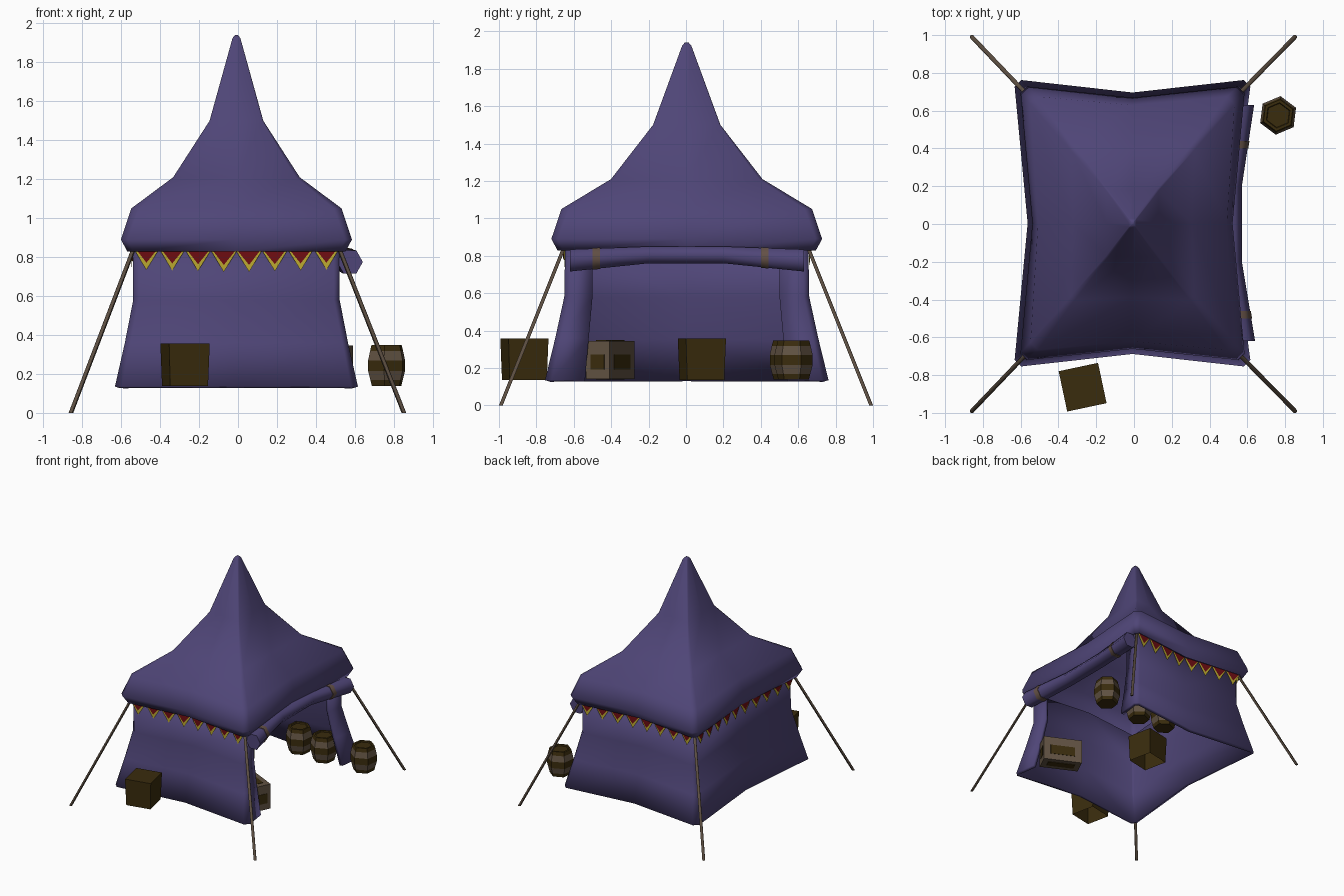
import bpy, bmesh, math
from mathutils import Vector, Matrix

if "Cube" in bpy.data.objects:
    bpy.data.objects.remove(bpy.data.objects["Cube"])

CX = -0.008  # tent axis
CY = 0.004


def mat(name, r, g, b):
    m = bpy.data.materials.new(name)
    m.diffuse_color = (r, g, b, 1)
    m.use_nodes = True
    m.node_tree.nodes["Principled BSDF"].inputs["Base Color"].default_value = m.diffuse_color
    return m


CLOTH = mat("purple_cloth", .078, .06, .185)
DARK = mat("dark_brown_wood", .042, .025, .004)
LIGHT = mat("light_brown_wood", .12, .085, .055)
POLE = mat("pole_wood", .105, .075, .052)
RED = mat("red_trim", .16, .004, .006)
YELLOW = mat("yellow_trim", .5, .4, .03)
STRAP = mat("strap_leather", .125, .08, .06)


def make(name, verts, faces, mats, idx=None, smooth=None):
    me = bpy.data.meshes.new(name)
    me.from_pydata([tuple(v) for v in verts], [], faces)
    for m in mats:
        me.materials.append(m)
    if idx:
        for p, i in zip(me.polygons, idx):
            p.material_index = i
    ob = bpy.data.objects.new(name, me)
    bpy.context.collection.objects.link(ob)
    if smooth:
        bpy.ops.object.select_all(action='DESELECT')
        ob.select_set(True)
        bpy.context.view_layer.objects.active = ob
        bpy.ops.object.shade_smooth_by_angle(angle=math.radians(smooth))
    return ob


def loft(rings, closed=True, caps=(False, False)):
    """Join equal rings of points with quads; optional end caps."""
    n = len(rings[0])
    verts = [v for r in rings for v in r]
    faces = []
    for k in range(len(rings) - 1):
        for i in range(n if closed else n - 1):
            j = (i + 1) % n
            faces.append((k*n + i, k*n + j, (k+1)*n + j, (k+1)*n + i))
    if caps[0]:
        faces.append(tuple(reversed(range(n))))
    if caps[1]:
        faces.append(tuple(range((len(rings)-1)*n, len(rings)*n)))
    return verts, faces


def outline(z, x, y, mx, my, c):
    """Rectangle with cut corners and sides pulled in at the middle."""
    pts = [(x, y-c), (x-c, y), (0, my), (c-x, y), (-x, y-c), (-mx, 0),
           (-x, c-y), (c-x, -y), (0, -my), (x-c, -y), (x, c-y), (mx, 0)]
    return [Vector((px + CX, py + CY, z)) for px, py in pts]


# Roof canopy with rolled eave
roof = [outline(*r) for r in (
    (.845, .53, .655, .48, .60, .03),
    (.828, .56, .69, .50, .63, .03),
    (.89, .593, .724, .53, .665, .035),
    (1.05, .54, .67, .50, .625, .04),
    (1.21, .325, .405, .315, .393, .02),
    (1.50, .138, .18, .137, .178, .008),
    (1.925, .02, .024, .02, .024, .003),
    (1.94, .008, .01, .008, .01, .001))]
v, f = loft(roof, caps=(False, True))
make("roof", v, f, [CLOTH], smooth=80)

# Cloth walls, open on the right side
rings = []
for z, x, y, mx, my, c, o in ((.135, .624, .758, .555, .692, .035, .54),
                              (.36, .573, .703, .515, .645, .03, .52),
                              (.58, .53, .655, .48, .60, .03, .50),
                              (.85, .53, .65, .48, .60, .03, .50)):
    r = outline(z, x, y, mx, my, c)[:-1]
    e = x - .025 + CX
    rings.append([Vector((e, o, z))] + r + [Vector((e, -o, z))])
v, f = loft(rings, closed=False)
walls = make("walls", v, f, [CLOTH], smooth=60)
s = walls.modifiers.new("thickness", 'SOLIDIFY')
s.thickness = .03
s.offset = -1

# Pennant trim under the eave on front, back and left
verts, faces, idx = [], [], []


def pennants(a, b, n):
    a, b = Vector(a), Vector(b)
    d = (b - a) / n
    t = d.normalized()
    out = Vector((t.y, -t.x, 0))
    for k in range(n):
        m = a + d * (k + .5)
        for w, drop, off, i in ((.5, .108, .012, 1), (.43, .072, .017, 0)):
            p = m + out * off
            q = len(verts)
            verts.extend([p - d*w, p - Vector((0, 0, drop)), p + d*w])
            faces.append((q, q+1, q+2))
            idx.append(i)


L, R = CX - .53, CX + .53
pennants((L, -.645, .845), (CX, -.595, .83), 4)
pennants((CX, -.595, .83), (R, -.645, .845), 4)
pennants((R, .655, .845), (CX, .605, .83), 4)
pennants((CX, .605, .83), (L, .655, .845), 4)
pennants((L, .65, .845), (CX - .48, 0, .835), 5)
pennants((CX - .48, 0, .835), (L, -.65, .845), 5)
make("pennants", verts, faces, [RED, YELLOW], idx)

# Rolled-up door flap and its straps, flatter in the middle
PATH = [Vector(p) for p in ((.575, -.62, .775), (.505, -.2, .805),
                            (.505, .2, .805), (.57, .63, .775))]
HEIGHT = (.068, .052, .052, .068)


def on_path(y):
    for k in range(3):
        if y <= PATH[k+1].y or k == 2:
            t = (y - PATH[k].y) / (PATH[k+1].y - PATH[k].y)
            return PATH[k].lerp(PATH[k+1], t), HEIGHT[k]*(1-t) + HEIGHT[k+1]*t


def tube(name, ys, extra, m):
    rs = []
    for y in ys:
        p, h = on_path(y)
        rs.append([p + Vector(((.066 + extra)*math.cos(k*math.pi/3), 0,
                               -(h + extra)*math.sin(k*math.pi/3))) for k in range(6)])
    v, f = loft(rs, caps=(True, True))
    make(name, v, f, [m], smooth=65)


tube("door_roll", (-.62, -.2, .2, .63), 0, CLOTH)
for i, y in enumerate((-.48, .42)):
    tube(f"roll_strap_{i}", (y - .02, y + .02), .004, STRAP)

# Corner poles
for sx in (-1, 1):
    for sy in (-1, 1):
        a = Vector((sx*.855 - .003, sy*.99, 0))
        b = Vector((sx*.525 + CX, sy*.65, .85))
        rs = [[p + Vector((.012*math.cos(k*math.pi/3), .012*math.sin(k*math.pi/3), 0))
               for k in range(6)] for p in (a, b)]
        v, f = loft(rs, caps=(True, True))
        make("corner_pole", v, f, [POLE], smooth=65)

# Six-sided barrels with alternating bands
PROFILE = ((0, .082), (.03, .09), (.078, .103), (.132, .103), (.18, .092), (.21, .084),
           (.21, .068), (.2, .064))
BANDS = (0, 1, 0, 1, 0, 0, 0)
for i, (x, y) in enumerate(((.763, .575), (.41, .55), (.17, .57))):
    rs = [[Vector((x + r*math.cos(k*math.pi/3 + .4), y + r*math.sin(k*math.pi/3 + .4), .138 + z))
           for k in range(6)] for z, r in PROFILE]
    v, f = loft(rs, caps=(True, True))
    make(f"barrel_{i}", v, f, [DARK, LIGHT], [b for b in BANDS for _ in range(6)] + [0, 0])


def box(name, loc, size, angle, m, taper=1.0, bottom=True):
    sx, sy, sz = (s / 2 for s in size)
    M = Matrix.Translation(loc) @ Matrix.Rotation(math.radians(angle), 4, 'Z')
    rs = [[M @ Vector((a*sx*t, b*sy*t, z)) for a, b in ((-1, -1), (1, -1), (1, 1), (-1, 1))]
          for z, t in ((-sz, taper), (sz, 1))]
    v, f = loft(rs, caps=(bottom, True))
    make(name, v, f, [m])


# Dark crates with open undersides, one outside and one inside
box("crate_outside", (-.272, -.864, .247), (.213, .218, .22), 12, DARK, .93, False)
box("crate_inside", (-.07, .085, .247), (.213, .218, .22), 12, DARK, .93, False)

# Pale long crate by the doorway with dark panels
C, A = Vector((.42, -.405, .243)), -26
box("pale_crate", C, (.31, .14, .205), A, LIGHT)
rot = Matrix.Rotation(math.radians(A), 4, 'Z')
for i, (o, sz) in enumerate((((0, 0, -.01), (.316, .08, .08)),
                             ((0, 0, -.01), (.2, .146, .08)),
                             ((0, 0, 0), (.22, .06, .211)))):
    box(f"crate_panel_{i}", C + rot @ Vector(o), sz, A, DARK)
